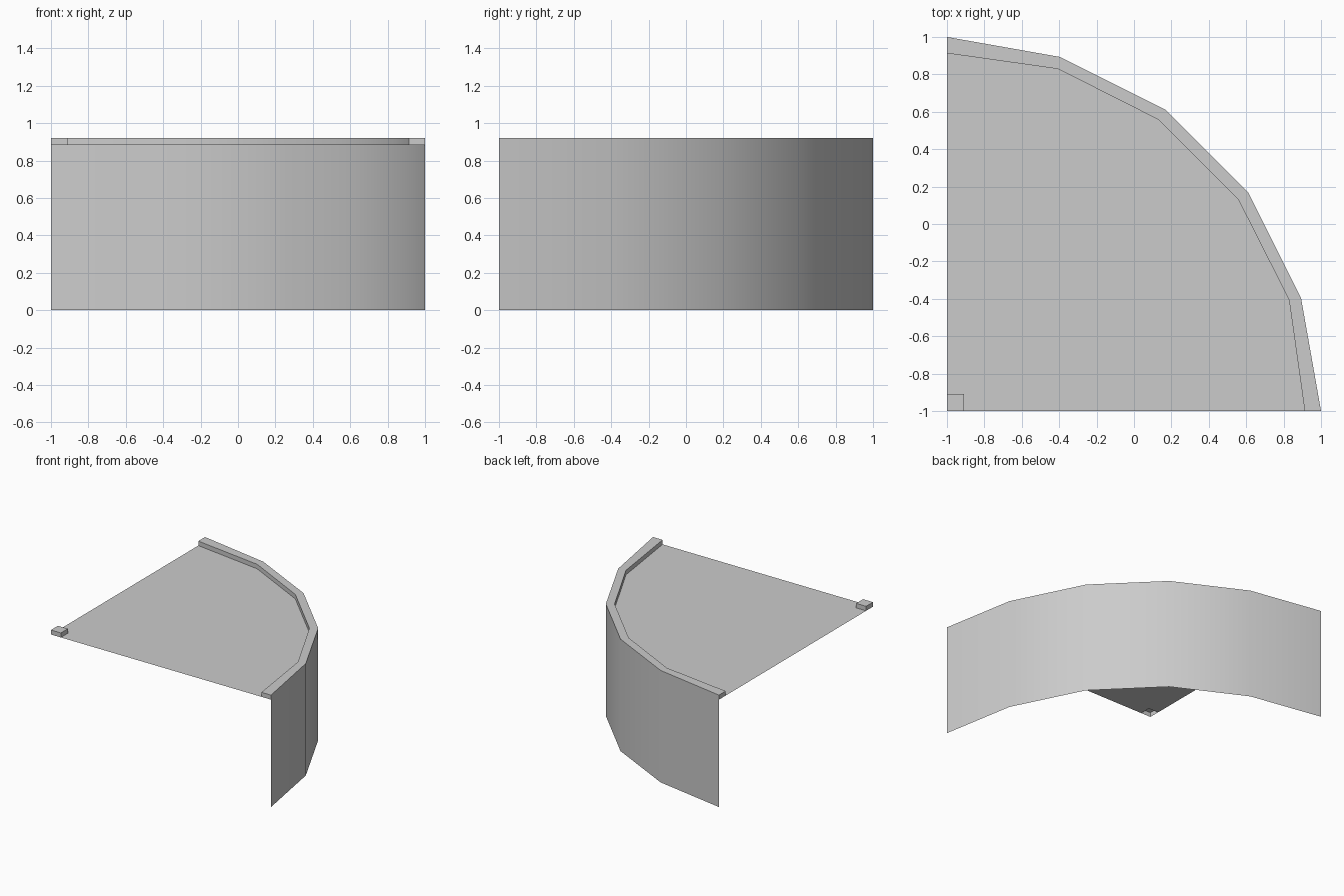
import bpy
import bmesh

# Remove the default cube
cube = bpy.data.objects.get("Cube")
if cube:
    bpy.data.objects.remove(cube, do_unlink=True)

FLOOR, TOP = 0.883, 0.92
POST = -0.91

# Single light grey material
grey = bpy.data.materials.new("light grey")
grey.use_nodes = True
grey.diffuse_color = (0.6, 0.6, 0.6, 1)
grey.node_tree.nodes["Principled BSDF"].inputs["Base Color"].default_value = (0.6, 0.6, 0.6, 1)


def mirrored(half):
    """Complete an arc by reflecting it across the diagonal x = y."""
    return half + [(y, x) for x, y in reversed(half)]


outer = mirrored([(-1, 1), (-0.395, 0.893), (0.167, 0.612)])
inner = mirrored([(-1, 0.913), (-0.406, 0.829), (0.13, 0.558)])


def lift(points, z):
    return [(x, y, z) for x, y in points]


def strip(a, b):
    """Quads joining two rows of points."""
    return [(a[i], b[i], b[i + 1], a[i + 1]) for i in range(len(a) - 1)]


def build(name, polygons):
    bm = bmesh.new()
    for poly in polygons:
        bm.faces.new([bm.verts.new(p) for p in poly])
    bmesh.ops.remove_doubles(bm, verts=bm.verts, dist=0.0005)
    mesh = bpy.data.meshes.new(name)
    bm.to_mesh(mesh)
    bm.free()
    mesh.materials.append(grey)
    obj = bpy.data.objects.new(name, mesh)
    bpy.context.collection.objects.link(obj)
    bpy.ops.object.select_all(action="DESELECT")
    obj.select_set(True)
    bpy.context.view_layer.objects.active = obj
    bpy.ops.object.shade_smooth_by_angle(angle=0.6)
    return obj


# Curved outer wall, a thin sheet facing outward
build("curved_wall", strip(lift(outer, TOP), lift(outer, 0))[::-1])

# Raised rim: top band, inner face and two end caps
o_top, i_top = lift(outer, TOP), lift(inner, TOP)
o_low, i_low = lift(outer, FLOOR), lift(inner, FLOOR)
rim = strip(i_top, o_top)
rim = [q[::-1] for q in rim] + strip(i_low, i_top)
rim.append((o_low[0], o_top[0], i_top[0], i_low[0]))
rim.append((i_low[-1], i_top[-1], o_top[-1], o_low[-1]))
for i, q in enumerate(rim):
    if i < 5:
        rim[i] = q[::-1] if (q[1][0] - q[0][0]) * (q[2][1] - q[0][1]) < (q[1][1] - q[0][1]) * (q[2][0] - q[0][0]) else q
build("rim", rim)

# Flat deck, notched where the corner post stands
notch = [(POST, -1), (POST, POST), (-1, POST)]
build("deck", [lift((inner + notch)[::-1], FLOOR)])

# Small corner post, open underneath
square = [(-1, -1), (POST, -1), (POST, POST), (-1, POST)]
loop = square + square[:1]
sides = [q[::-1] for q in strip(lift(loop, TOP), lift(loop, FLOOR))]
sides = [q[::-1] for q in sides]
build("corner_post", sides + [lift(square, TOP)])
